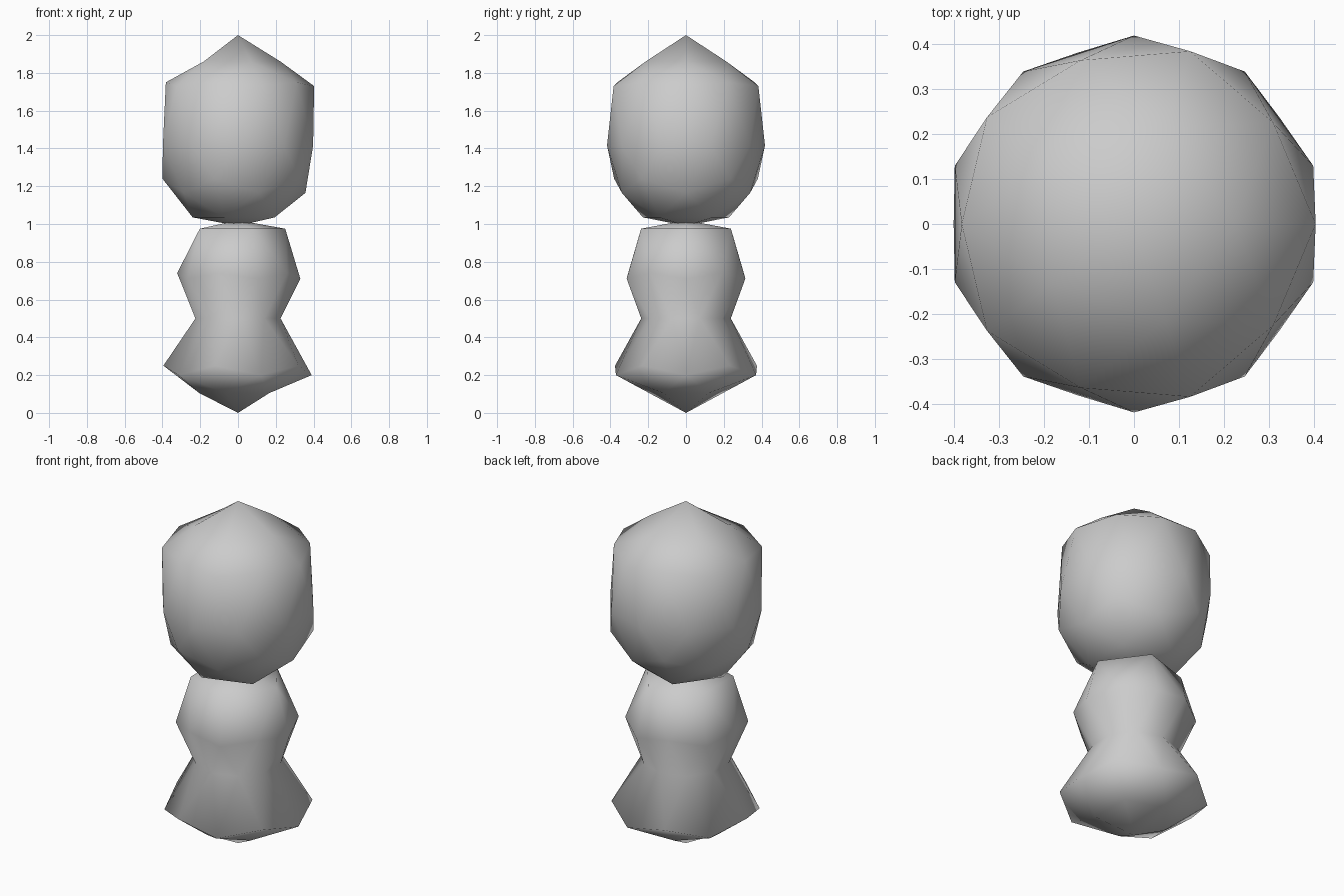
import bpy
from mathutils import Vector

if "Cube" in bpy.data.objects:
    bpy.data.objects.remove(bpy.data.objects["Cube"])

# Latitude levels of a two-step icosphere, bottom to top
LEVELS = (-1, -0.851, -0.526, -0.447, 0, 0.447, 0.526, 0.851, 1)


def turned_icosphere(name, profile):
    """Icosphere whose latitude rings are moved to (radius, height) pairs."""
    bpy.ops.mesh.primitive_ico_sphere_add(subdivisions=2, radius=1)
    obj = bpy.context.object
    obj.name = name
    for v in obj.data.vertices:
        ring = min(range(9), key=lambda i: abs(LEVELS[i] - v.co.z))
        radius, height = profile[ring]
        flat = Vector((v.co.x, v.co.y, 0))
        if flat.length > 1e-4:
            flat.normalize()
        v.co = flat * radius + Vector((0, 0, height))
    obj.data.update()
    bpy.ops.object.shade_smooth()
    return obj


# Waisted lower body with a pointed underside
turned_icosphere("body", [
    (0, 0), (0.205, 0.105), (0.39, 0.20), (0.395, 0.25), (0.237, 0.50),
    (0.33, 0.71), (0.322, 0.74), (0.25, 0.975), (0, 1.02)])

# Rounded head with a pointed crown
turned_icosphere("head", [
    (0, 0.99), (0.24, 1.035), (0.357, 1.165), (0.40, 1.24), (0.418, 1.415),
    (0.403, 1.73), (0.382, 1.75), (0.225, 1.86), (0, 2.0)])
